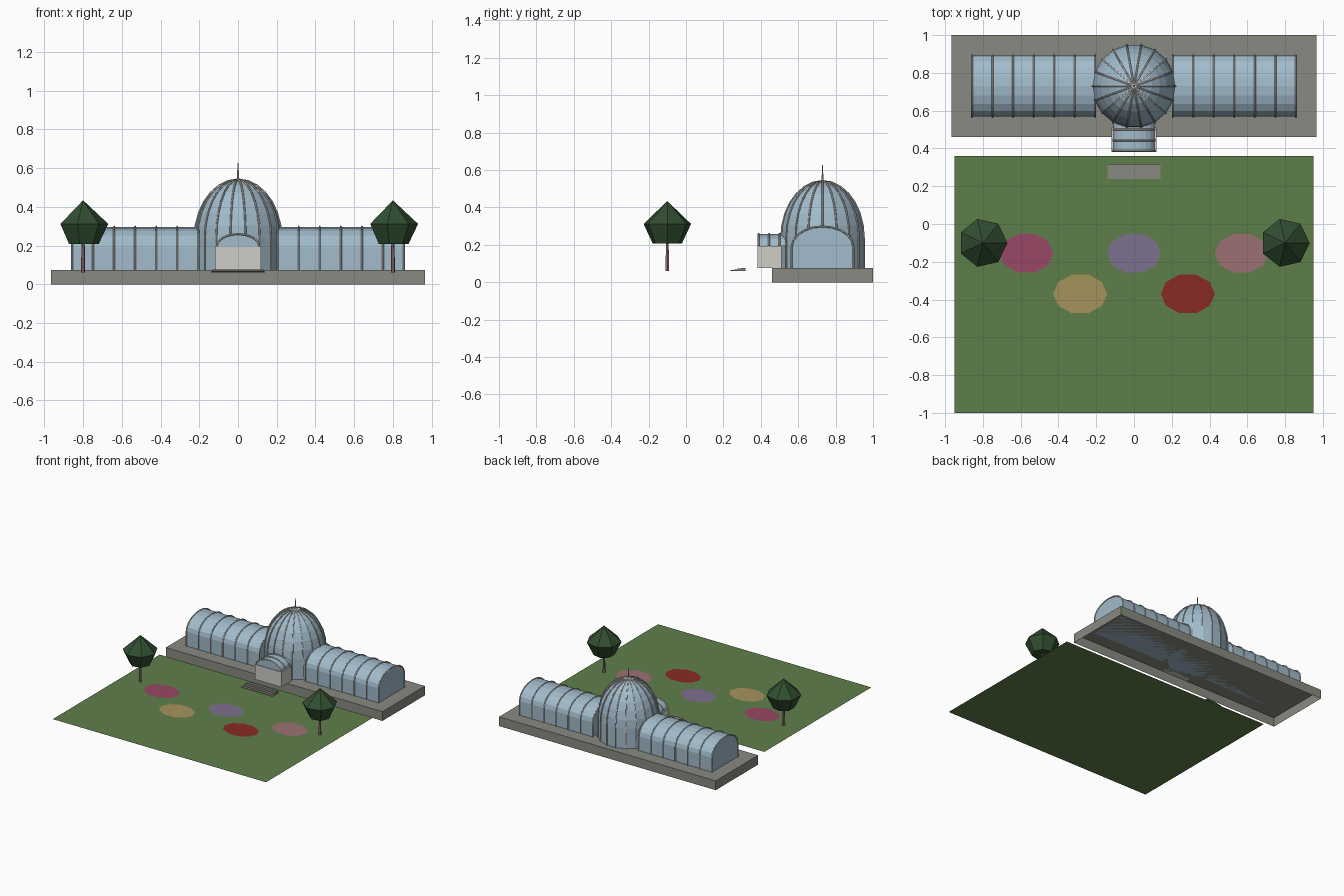
import bpy, bmesh, math
from math import sin, cos, pi, tau

cube = bpy.data.objects.get("Cube")
if cube:
    bpy.data.objects.remove(cube, do_unlink=True)


def material(name, rgb):
    m = bpy.data.materials.new(name)
    m.use_nodes = True
    m.diffuse_color = (*rgb, 1)
    m.node_tree.nodes["Principled BSDF"].inputs["Base Color"].default_value = (*rgb, 1)
    return m


GLASS = material("pale blue glass", (0.36, 0.50, 0.60))
LAWN = material("lawn green", (0.114, 0.212, 0.07))
STONE = material("grey stone", (0.254, 0.254, 0.223))
FRAME = material("off white frame", (0.62, 0.61, 0.57))
LEAF = material("dark leaf green", (0.03, 0.075, 0.03))
PINK = material("dusty pink", (0.328, 0.165, 0.171))
MAGENTA = material("magenta", (0.314, 0.065, 0.133))
VIOLET = material("violet", (0.202, 0.162, 0.27))
SAND = material("sand yellow", (0.381, 0.292, 0.107))
RED = material("deep red", (0.254, 0.024, 0.018))

GROUND, BASE = 0.06, 0.075      # lawn and terrace levels
CY = 0.73                       # centre line of the building


def finish(name, bm, mat):
    bmesh.ops.remove_doubles(bm, verts=bm.verts, dist=1e-5)
    bmesh.ops.recalc_face_normals(bm, faces=bm.faces)
    me = bpy.data.meshes.new(name)
    bm.to_mesh(me)
    bm.free()
    me.materials.append(mat)
    ob = bpy.data.objects.new(name, me)
    bpy.context.collection.objects.link(ob)
    return ob


def loft(name, rings, mat, caps=(True, True)):
    """Skin a list of closed rings that have equal point counts."""
    bm = bmesh.new()
    loops = [[bm.verts.new(p) for p in ring] for ring in rings]
    for a, b in zip(loops, loops[1:]):
        for i in range(len(a)):
            j = (i + 1) % len(a)
            bm.faces.new((a[i], a[j], b[j], b[i]))
    if caps[0]:
        bm.faces.new(loops[0])
    if caps[1]:
        bm.faces.new(loops[-1])
    return finish(name, bm, mat)


def circle(x, y, z, r, n):
    return [(x + r * cos(tau * i / n), y + r * sin(tau * i / n), z) for i in range(n)]


def lathe(name, x, y, profile, n, mat):
    return loft(name, [circle(x, y, z, r, n) for r, z in profile], mat)


def rect(x, y0, y1, z):
    return [(-x, y0, z), (x, y0, z), (x, y1, z), (-x, y1, z)]


def flat(name, points, mat):
    bm = bmesh.new()
    bm.faces.new([bm.verts.new(p) for p in points])
    return finish(name, bm, mat)


def ribs(name, paths, radius):
    """Thin glazing bars swept along polylines."""
    cu = bpy.data.curves.new(name, "CURVE")
    cu.dimensions = "3D"
    cu.bevel_depth, cu.bevel_resolution = radius, 0
    cu.use_fill_caps = True
    for path in paths:
        sp = cu.splines.new("POLY")
        sp.points.add(len(path) - 1)
        for pt, co in zip(sp.points, path):
            pt.co = (*co, 1)
    cu.materials.append(FRAME)
    ob = bpy.data.objects.new(name, cu)
    bpy.context.collection.objects.link(ob)
    bpy.ops.object.select_all(action="DESELECT")
    ob.select_set(True)
    bpy.context.view_layer.objects.active = ob
    bpy.ops.object.convert(target="MESH")


def arch(half, foot, spring, rise, n=10):
    """Arch outline as (across, height) pairs, foot to foot."""
    pts = [(half * cos(pi * i / n), spring + rise * sin(pi * i / n)) for i in range(n + 1)]
    if foot < spring:
        pts = [(half, foot)] + pts + [(-half, foot)]
    return pts


# Ground and terrace (terrace is open underneath)
flat("lawn", rect(0.95, -1.0, 0.36, GROUND), LAWN)
loft("terrace", [rect(0.965, 0.46, 1.0, 0), rect(0.965, 0.46, 1.0, BASE)], STONE, (False, True))

# Flower beds
beds = [("left_outer", 0.57, -0.155, PINK), ("middle", 0, -0.155, VIOLET),
        ("right_outer", -0.57, -0.155, MAGENTA),
        ("left_inner", 0.285, -0.37, RED), ("right_inner", -0.285, -0.37, SAND)]
for label, x, y, mat in beds:
    ring = [(x + 0.143 * cos(tau * i / 10), y + 0.107 * sin(tau * i / 10), GROUND + 0.003)
            for i in range(10)]
    flat(label + "_flower_bed", ring, mat)

# Entrance steps, narrowing toward the top
STEPS = 4
for i in range(STEPS):
    w, y = 0.14 - 0.003 * i, 0.238 + 0.019 * i
    z0 = GROUND + 0.001 + 0.004 * i
    loft(f"entrance_step_{i + 1}", [rect(w, y, 0.318, z0), rect(w, y, 0.318, z0 + 0.004)], STONE)

# Long glass wings with arched ribs
section = arch(0.162, BASE, 0.19, 0.105)
rib_section = arch(0.165, BASE, 0.19, 0.109)
X0, X1, BAYS = 0.205, 0.857, 6
for side, s in (("left", 1), ("right", -1)):
    loft(side + "_wing_glass", [[(s * x, CY + a, z) for a, z in section] for x in (X0, X1)], GLASS)
    stations = [X0 + (X1 - X0) * i / BAYS for i in range(BAYS + 1)]
    ribs(side + "_wing_ribs", [[(s * x, CY + a, z) for a, z in rib_section] for x in stations], 0.005)

# Central dome: drum, rounded roof, meridian ribs and finial
SIDES, RINGS, DRUM, RISE, R = 18, 7, 0.235, 0.305, 0.222


def dome_profile(r, rise):
    curve = [(max(r * cos(pi / 2 * i / RINGS), 0.002), DRUM + rise * sin(pi / 2 * i / RINGS))
             for i in range(RINGS + 1)]
    return [(r, BASE)] + curve


lathe("dome_glass", 0, CY, dome_profile(R, RISE), SIDES, GLASS)
bars = dome_profile(R + 0.003, RISE + 0.002)
ribs("dome_ribs", [[(r * cos(tau * k / SIDES), CY + r * sin(tau * k / SIDES), z) for r, z in bars]
                   for k in range(SIDES)], 0.0045)
lathe("dome_finial", 0, CY, [(0.006, 0.53), (0.005, 0.57), (0.002, 0.627)], 6, FRAME)

# Entrance porch with a small glazed vault
TOP = 0.195
loft("porch_walls", [rect(0.118, 0.382, 0.51, BASE), rect(0.118, 0.382, 0.51, TOP)], FRAME)
vault = arch(0.108, TOP, TOP, 0.062)
loft("porch_vault_glass", [[(a, y, z) for a, z in vault] for y in (0.388, 0.54)], GLASS)
ribs("porch_vault_ribs", [[(a, y, z) for a, z in arch(0.111, TOP, TOP, 0.065)]
                          for y in (0.388, 0.443, 0.5)], 0.005)

# Trees
for side, x in (("left", 0.8), ("right", -0.8)):
    lathe(side + "_tree_trunk", x, -0.1, [(0.011, GROUND), (0.008, 0.23)], 6, PINK)
    lathe(side + "_tree_crown", x, -0.1, [(0.08, 0.207), (0.13, 0.312), (0.001, 0.433)], 7, LEAF)
